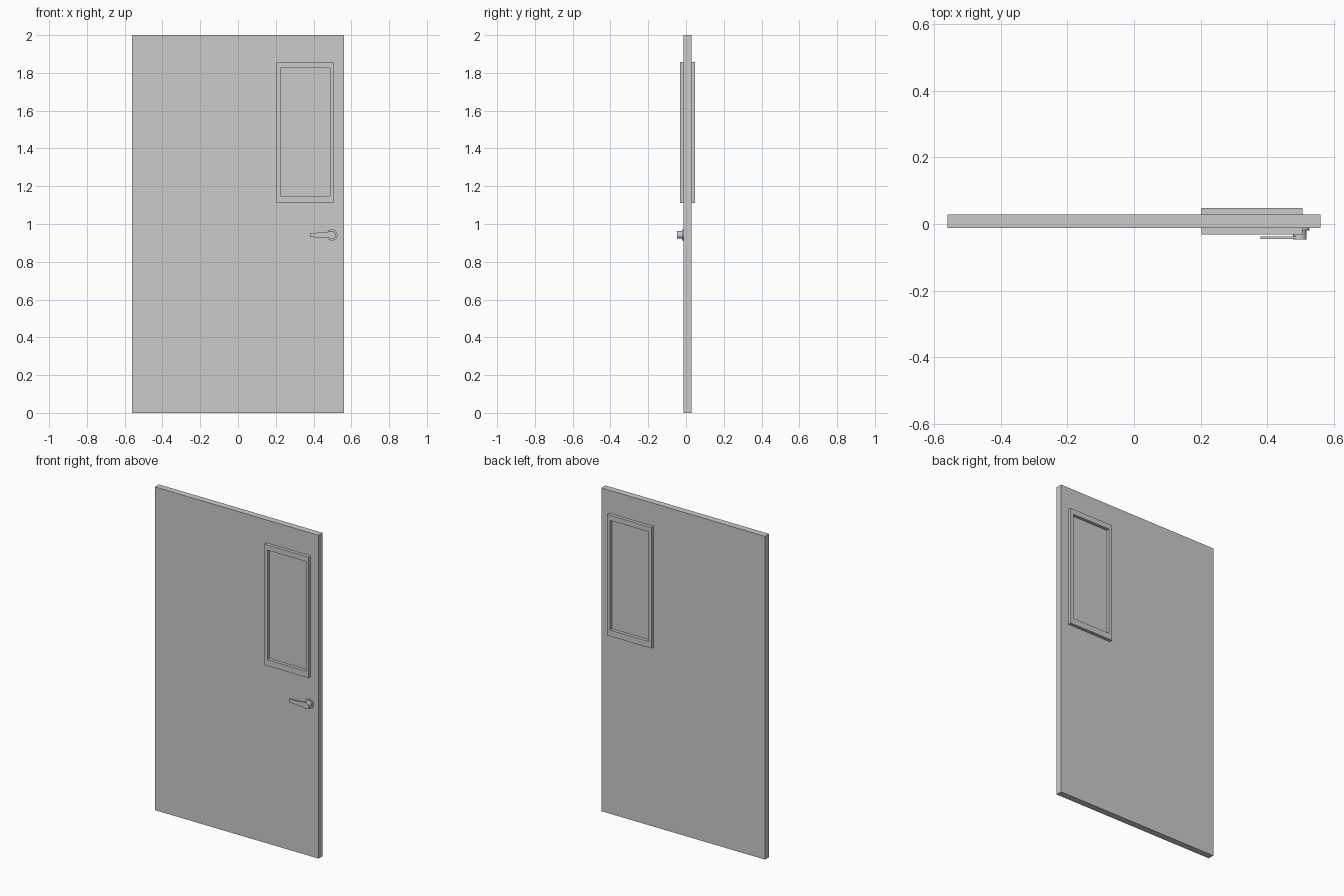
import bpy, bmesh, math

if "Cube" in bpy.data.objects:
    bpy.data.objects.remove(bpy.data.objects["Cube"])

FRONT, BACK = -0.012, 0.028      # faces of the door slab


def prism(name, outline, y0, y1):
    """Extrude an outline in the x-z plane from y0 to y1."""
    bm = bmesh.new()
    face = bm.faces.new([bm.verts.new((x, y0, z)) for x, z in outline])
    ext = bmesh.ops.extrude_face_region(bm, geom=[face])
    verts = [v for v in ext["geom"] if isinstance(v, bmesh.types.BMVert)]
    bmesh.ops.translate(bm, verts=verts, vec=(0, y1 - y0, 0))
    bmesh.ops.recalc_face_normals(bm, faces=bm.faces)
    mesh = bpy.data.meshes.new(name)
    bm.to_mesh(mesh)
    bm.free()
    obj = bpy.data.objects.new(name, mesh)
    bpy.context.collection.objects.link(obj)
    return obj


def rect(x0, x1, z0, z1):
    return [(x0, z0), (x1, z0), (x1, z1), (x0, z1)]


def arc(cx, cz, r, a0, a1, n):
    return [(cx + r * math.cos(math.radians(a0 + (a1 - a0) * i / n)),
             cz + r * math.sin(math.radians(a0 + (a1 - a0) * i / n)))
            for i in range(n + 1)]


def window_frame(name, y_out, y_door):
    """Rectangular ring: outer and inner loops bridged at both depths."""
    outer = rect(0.203, 0.506, 1.11, 1.858)
    inner = rect(0.224, 0.487, 1.148, 1.826)
    bm = bmesh.new()
    loops = [[bm.verts.new((x, y, z)) for x, z in pts]
             for pts, y in ((outer, y_door), (outer, y_out),
                            (inner, y_out), (inner, y_door))]
    for a, b in zip(loops, loops[1:] + loops[:1]):
        for i in range(4):
            j = (i + 1) % 4
            bm.faces.new((a[i], a[j], b[j], b[i]))
    bmesh.ops.recalc_face_normals(bm, faces=bm.faces)
    mesh = bpy.data.meshes.new(name)
    bm.to_mesh(mesh)
    bm.free()
    bpy.context.collection.objects.link(bpy.data.objects.new(name, mesh))


# door slab
prism("door_slab", rect(-0.56, 0.56, 0, 2), FRONT, BACK)

# raised window surround on both faces
window_frame("window_frame_front", FRONT - 0.02, FRONT)
window_frame("window_frame_back", BACK + 0.02, BACK)

# lever handle: round rosette, neck, flat tapered lever
hx, hz = 0.498, 0.942
rosette = prism("handle_rosette", arc(hx, hz, 0.029, 0, 345, 23), FRONT, -0.02)
neck = prism("handle_neck", arc(hx, hz, 0.020, 0, 345, 23), -0.02, -0.047)
lever = prism("handle_lever",
              [(0.38, 0.953), (0.38, 0.931), (0.43, 0.929), (hx - 0.02, 0.926),
               (hx, 0.926), (hx, 0.959), (hx - 0.02, 0.959), (0.43, 0.954)],
              -0.037, -0.045)

# smooth the round handle parts, keeping rims sharp
for part in (rosette, neck):
    bpy.ops.object.select_all(action='DESELECT')
    part.select_set(True)
    bpy.context.view_layer.objects.active = part
    bpy.ops.object.shade_smooth_by_angle(angle=math.radians(35))
